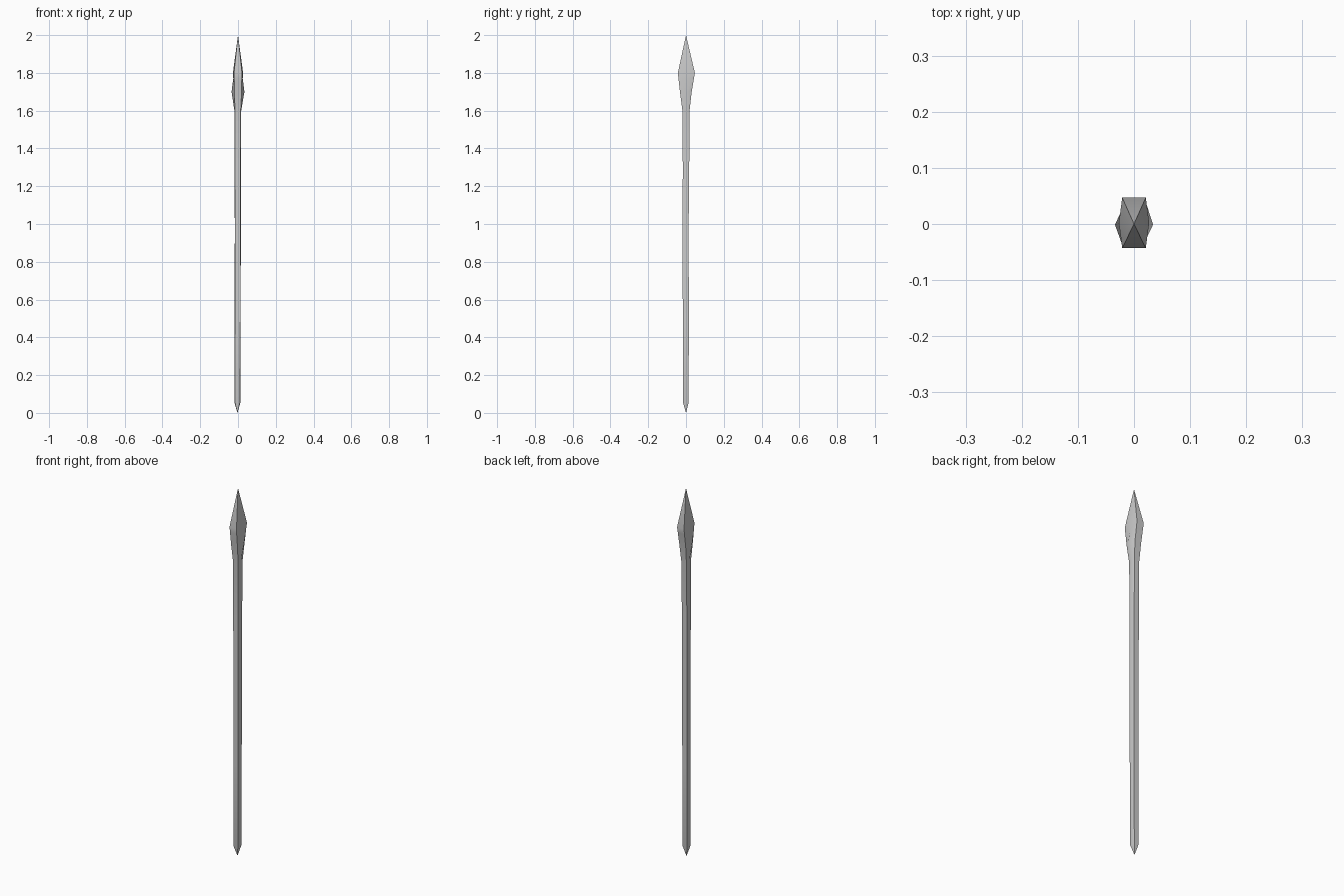
import bpy, bmesh, math

if "Cube" in bpy.data.objects:
    bpy.data.objects.remove(bpy.data.objects["Cube"])


def loft(name, rings, start=None, end=None):
    """Loft six-sided rings (z, cx, cy, side x, corner x, corner y) with pointed or flat ends."""
    bm = bmesh.new()
    loops = []
    for z, cx, cy, a, b, c in rings:
        pts = [(a, 0), (b, c), (-b, c), (-a, 0), (-b, -c), (b, -c)]
        loops.append([bm.verts.new((cx + x, cy + y, z)) for x, y in pts])
    for lo, hi in zip(loops, loops[1:]):
        for i in range(6):
            j = (i + 1) % 6
            bm.faces.new((lo[i], lo[j], hi[j], hi[i]))
    for loop, tip in ((loops[0], start), (loops[-1], end)):
        if tip is None:
            continue
        v = bm.verts.new(tip)
        for i in range(6):
            bm.faces.new((loop[i], loop[(i + 1) % 6], v))
    bmesh.ops.recalc_face_normals(bm, faces=bm.faces)
    mesh = bpy.data.meshes.new(name)
    bm.to_mesh(mesh)
    bm.free()
    obj = bpy.data.objects.new(name, mesh)
    bpy.context.collection.objects.link(obj)
    bpy.ops.object.select_all(action='DESELECT')
    obj.select_set(True)
    bpy.context.view_layer.objects.active = obj
    bpy.ops.object.shade_smooth_by_angle(angle=math.radians(50))
    return obj


# Whole spear: pointed butt, slightly uneven shaft, faceted head
loft("spear", [
    (0.055, -0.003, -0.001, 0.016, 0.013, 0.015),
    (0.50, -0.002, -0.001, 0.016, 0.014, 0.016),
    (1.00, -0.001, -0.002, 0.016, 0.014, 0.016),
    (1.30, -0.002, 0.000, 0.017, 0.015, 0.017),
    (1.60, -0.001, 0.000, 0.018, 0.015, 0.019),
    (1.70, 0.000, -0.001, 0.034, 0.019, 0.031),
    (1.77, 0.000, 0.001, 0.025, 0.020, 0.041),
    (1.80, 0.000, 0.002, 0.027, 0.021, 0.045),
], start=(-0.003, 0, 0), end=(0, 0, 2.0))
